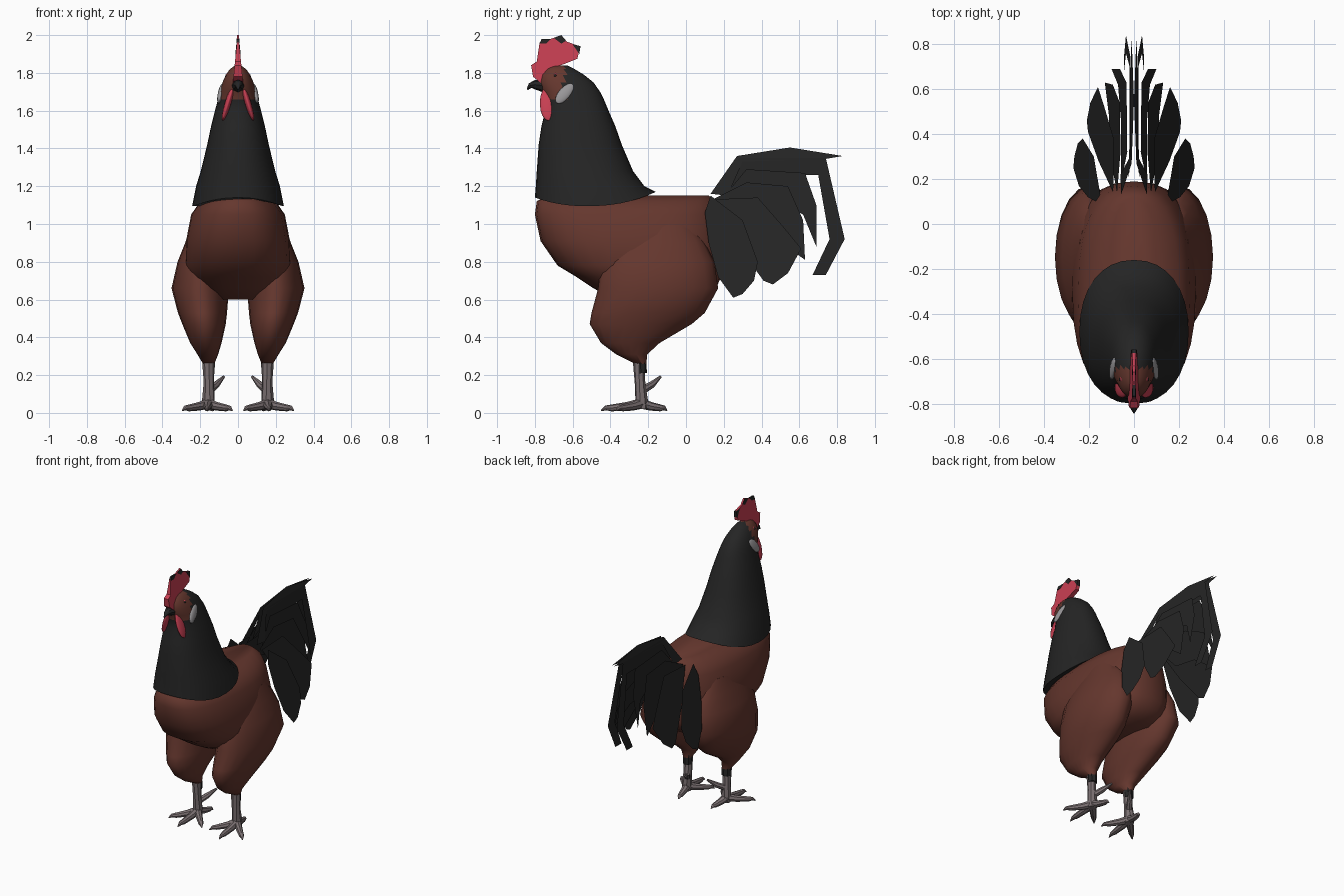
import bpy, bmesh, math
from mathutils import Vector


def material(name, r, g, b):
    m = bpy.data.materials.new(name)
    m.diffuse_color = (r, g, b, 1)
    return m


BLACK = material("black plumage", 0.018, 0.018, 0.018)
BROWN = material("brown plumage", 0.13, 0.038, 0.027)
RED = material("red skin", 0.58, 0.05, 0.085)
GREY = material("grey leg", 0.20, 0.165, 0.17)
PALE = material("pale ear", 0.32, 0.31, 0.32)


def finish(name, bm, mats, smooth=40):
    bmesh.ops.recalc_face_normals(bm, faces=bm.faces)
    me = bpy.data.meshes.new(name)
    bm.to_mesh(me)
    bm.free()
    ob = bpy.data.objects.new(name, me)
    bpy.context.collection.objects.link(ob)
    for m in mats:
        me.materials.append(m)
    if smooth:
        bpy.ops.object.select_all(action='DESELECT')
        ob.select_set(True)
        bpy.context.view_layer.objects.active = ob
        bpy.ops.object.shade_smooth_by_angle(angle=math.radians(smooth))
    return ob


def skin(bm, rings):
    n = len(rings[0])
    for a, b in zip(rings, rings[1:]):
        for i in range(n):
            j = (i + 1) % n
            bm.faces.new((a[i], a[j], b[j], b[i]))
    bm.faces.new(rings[0])
    bm.faces.new(rings[-1])


def loft(stations, power, n=28, cx=0, hem=None):
    """Horizontal superellipse rings: (z, front y, back y, x centre, half width)."""
    bm = bmesh.new()
    rings = []
    for k, (z, yf, yb, xc, hw) in enumerate(stations):
        ring = []
        for i in range(n):
            t = 2 * math.pi * i / n
            c, s = math.cos(t), math.sin(t)
            x = xc + hw * math.copysign(abs(c) ** (2 / power), c)
            y = (yf + yb) / 2 + (yb - yf) / 2 * math.copysign(abs(s) ** (2 / power), s)
            ring.append(bm.verts.new((x, y, z + (hem(s) if hem and k == 0 else 0))))
        rings.append(ring)
    skin(bm, rings)
    return bm


def tube(name, pts, radii, mat, n=8):
    """Round tube through a few points."""
    bm = bmesh.new()
    pts = [Vector(p) for p in pts]
    rings = []
    for k, p in enumerate(pts):
        d = pts[min(k + 1, len(pts) - 1)] - pts[max(k - 1, 0)]
        q = d.to_track_quat('Z', 'Y')
        rings.append([bm.verts.new(p + q @ Vector((radii[k] * math.cos(2 * math.pi * i / n),
                                                   radii[k] * math.sin(2 * math.pi * i / n), 0)))
                      for i in range(n)])
    skin(bm, rings)
    return finish(name, bm, [mat])


def plate(name, outline, width, mat):
    """Side profile in (y, z) closed at x = +-width(z)."""
    bm = bmesh.new()
    skin(bm, [[bm.verts.new((s * width(z), y, z)) for y, z in outline] for s in (-1, 1)])
    return finish(name, bm, [mat], 0)


def blob(name, loc, size, rot, mat):
    bpy.ops.mesh.primitive_uv_sphere_add(segments=14, ring_count=8, radius=1, location=loc, rotation=rot)
    ob = bpy.context.object
    ob.name = name
    ob.scale = size
    ob.data.materials.append(mat)
    bpy.ops.object.shade_smooth()
    return ob


# Body
finish("body", loft([
    (0.60, -0.38, 0.08, 0, 0.13), (0.66, -0.49, 0.16, 0, 0.22), (0.72, -0.58, 0.185, 0, 0.26),
    (0.78, -0.68, 0.19, 0, 0.28), (0.91, -0.77, 0.19, 0, 0.275), (1.05, -0.80, 0.17, 0, 0.248),
    (1.12, -0.79, 0.15, 0, 0.20), (1.15, -0.74, 0.12, 0, 0.11)], 2.5), [BROWN], 60)

# Neck and head, with a dipped lower hem and a brown face
neck = finish("neck_and_head", loft([
    (1.095, -0.80, -0.16, 0, 0.243), (1.20, -0.795, -0.22, 0, 0.222), (1.28, -0.79, -0.28, 0, 0.197),
    (1.42, -0.78, -0.34, 0, 0.163), (1.52, -0.765, -0.375, 0, 0.142), (1.60, -0.745, -0.41, 0, 0.122),
    (1.66, -0.745, -0.435, 0, 0.106), (1.70, -0.76, -0.455, 0, 0.096), (1.75, -0.775, -0.49, 0, 0.082),
    (1.79, -0.765, -0.54, 0, 0.064), (1.82, -0.74, -0.59, 0, 0.043), (1.84, -0.71, -0.63, 0, 0.015)],
    2.2, 32, hem=lambda s: 0.06 * s * s + 0.015 * s), [BLACK, BROWN], 60)
for f in neck.data.polygons:
    if f.center.z > 1.68 and f.center.y < -0.64:
        f.material_index = 1

# Comb with dark tips
comb_width = lambda z: max(0.004, 0.022 - 0.1 * (z - 1.8))
plate("comb", [(-0.81, 1.78), (-0.82, 1.84), (-0.79, 1.86), (-0.775, 1.96), (-0.73, 1.975),
               (-0.66, 2.0), (-0.63, 1.965), (-0.56, 1.94), (-0.575, 1.875), (-0.65, 1.845),
               (-0.70, 1.83), (-0.72, 1.76), (-0.76, 1.74)], comb_width, RED)
for i, tip in enumerate([[(-0.775, 1.955), (-0.765, 1.98), (-0.715, 1.98), (-0.74, 1.955)],
                         [(-0.70, 1.985), (-0.66, 2.0), (-0.635, 1.97), (-0.66, 1.955)],
                         [(-0.60, 1.95), (-0.558, 1.942), (-0.565, 1.90)]]):
    plate(f"comb_tip_{i}", tip, lambda z: comb_width(z) + 0.002, BLACK)

# Beak
tube("beak", [(0, -0.755, 1.732), (0, -0.80, 1.738), (0, -0.825, 1.732), (0, -0.84, 1.712)],
     [0.034, 0.025, 0.014, 0.004], BLACK)

# Tail feathers: (y, z) outline, then x at the top and x at the bottom
FEATHERS = {
    "tail_crest": ([(0.13, 1.16), (0.27, 1.36), (0.55, 1.405), (0.83, 1.36), (0.74, 1.345),
                    (0.30, 1.33), (0.22, 1.15)], 0.0, 0.06),
    "tail_sickle": ([(0.20, 1.15), (0.28, 1.35), (0.74, 1.35), (0.84, 0.92), (0.74, 0.73),
                     (0.67, 0.73), (0.76, 0.92), (0.70, 1.26), (0.40, 1.26)], 0.015, 0.045),
    "tail_upper": ([(0.18, 1.12), (0.32, 1.29), (0.63, 1.27), (0.69, 1.10), (0.69, 0.88),
                    (0.62, 1.05), (0.45, 1.13)], 0.03, 0.10),
    "tail_middle": ([(0.14, 1.13), (0.32, 1.22), (0.54, 1.20), (0.62, 1.02), (0.63, 0.81),
                     (0.48, 0.92), (0.30, 0.95)], 0.06, 0.13),
    "tail_lower": ([(0.14, 1.13), (0.38, 1.14), (0.52, 0.98), (0.61, 0.87), (0.54, 0.74), (0.46, 0.68),
                    (0.41, 0.70), (0.28, 0.88)], 0.09, 0.21),
    "tail_outer": ([(0.13, 1.15), (0.30, 1.02), (0.38, 0.80), (0.36, 0.70), (0.30, 0.63), (0.25, 0.61),
                    (0.17, 0.72), (0.12, 0.90), (0.10, 1.06)], 0.15, 0.27)}
for name, (outline, x_top, x_low) in FEATHERS.items():
    zs = [z for _, z in outline]
    hi, lo = max(zs), min(zs)
    bm = bmesh.new()
    for s in (-1, 1):
        bm.faces.new([bm.verts.new((s * (x_top + (x_low - x_top) * (hi - z) / (hi - lo)), y, z))
                      for y, z in outline])
    finish(name, bm, [BLACK], 0)

# Paired parts
for s, side in ((-1, "right"), (1, "left")):
    # Thigh
    finish("thigh_" + side, loft([
        (0.26, -0.27, -0.21, s * 0.155, 0.03), (0.31, -0.37, -0.205, s * 0.16, 0.055),
        (0.37, -0.45, -0.14, s * 0.17, 0.083), (0.47, -0.51, 0.03, s * 0.18, 0.115),
        (0.53, -0.50, 0.10, s * 0.188, 0.13), (0.66, -0.465, 0.17, s * 0.20, 0.152),
        (0.80, -0.45, 0.15, s * 0.19, 0.13), (0.90, -0.38, 0.10, s * 0.18, 0.10),
        (1.0, -0.28, 0.03, s * 0.17, 0.075)], 2, 20), [BROWN], 60)
    # Shank, dark at the top
    tube("hock_" + side, [(s * .155, -.245, .31), (s * .155, -.238, .21)], [.034, .031], BLACK)
    tube("shank_" + side, [(s * .155, -.25, .27), (s * .155, -.243, .15), (s * .157, -.235, .07),
                           (s * .157, -.235, .02)], [.031, .028, .034, .03], GREY)
    # Toes and spur
    for toe, x, y in (("middle", .165, -.45), ("outer", .295, -.37), ("inner", .03, -.37), ("back", .13, -.10)):
        at = lambda k, z: (s * (.157 + (x - .157) * k), -.235 + (y + .235) * k, z)
        tube(f"{toe}_toe_{side}", [at(0, .05), at(.35, .035), at(.75, .026), at(.88, .026), at(1, .012)],
             [.028, .023, .018, .013, .003], GREY)
    tube("spur_" + side, [(s * .15, -.23, .12), (s * .115, -.18, .15), (s * .075, -.135, .192)],
         [.022, .019, .007], GREY)
    # Wattle, ear lobe and eye
    blob("wattle_" + side, (s * .053, -.728, 1.64), (.017, .046, .098), (0, -s * .3, 0), RED)
    blob("ear_lobe_" + side, (s * .093, -.643, 1.69), (.014, .032, .066), (-.7, -s * .2, 0), PALE)
    blob("eye_" + side, (s * .052, -.69, 1.785), (.012, .014, .014), (0, 0, 0), RED)
    blob("pupil_" + side, (s * .060, -.692, 1.786), (.007, .008, .008), (0, 0, 0), BLACK)
